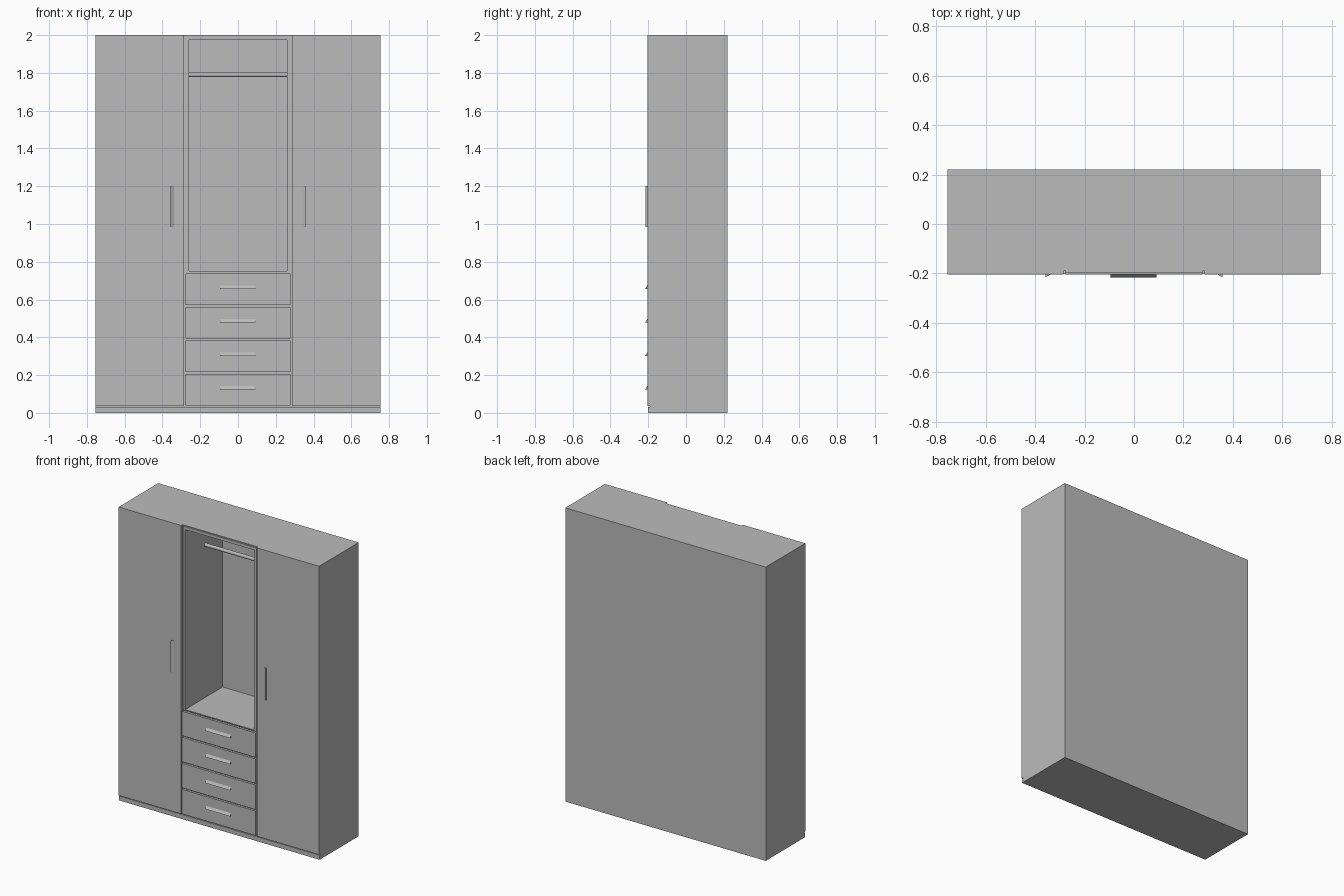
import bpy, bmesh

cube = bpy.data.objects.get("Cube")
if cube:
    bpy.data.objects.remove(cube, do_unlink=True)

grey = bpy.data.materials.new("plain grey")
grey.use_nodes = True
grey.diffuse_color = (0.5, 0.5, 0.5, 1)
grey.node_tree.nodes["Principled BSDF"].inputs["Base Color"].default_value = (0.5, 0.5, 0.5, 1)


def finish(name, bm):
    bmesh.ops.recalc_face_normals(bm, faces=bm.faces)
    mesh = bpy.data.meshes.new(name)
    bm.to_mesh(mesh)
    bm.free()
    mesh.materials.append(grey)
    obj = bpy.data.objects.new(name, mesh)
    bpy.context.collection.objects.link(obj)
    return obj


def box(name, x, y, z, bevel=0):
    """Box between (low, high) pairs, with optional rounded edges."""
    bm = bmesh.new()
    bmesh.ops.create_cube(bm, size=1)
    for v in bm.verts:
        v.co = [lim[0] if c < 0 else lim[1] for c, lim in zip(v.co, (x, y, z))]
    if bevel:
        front = [e for e in bm.edges if all(v.co.y == y[0] for v in e.verts)]
        bmesh.ops.bevel(bm, geom=front, offset=bevel, segments=3,
                        profile=0.5, affect='EDGES')
    obj = finish(name, bm)
    if bevel:
        smooth(obj)
    return obj


def smooth(obj, angle=0.6):
    bpy.ops.object.select_all(action='DESELECT')
    obj.select_set(True)
    bpy.context.view_layer.objects.active = obj
    bpy.ops.object.shade_smooth_by_angle(angle=angle)


def wedge(name, profile, offset):
    """Triangular grip: a three-point profile swept along an offset."""
    bm = bmesh.new()
    face = bm.faces.new([bm.verts.new(p) for p in profile])
    new = bmesh.ops.extrude_face_region(bm, geom=[face])["geom"]
    moved = [g for g in new if isinstance(g, bmesh.types.BMVert)]
    bmesh.ops.translate(bm, verts=moved, vec=offset)
    return finish(name, bm)


# Closed body with an open niche sunk into the front
W, FRONT, BACK, TOP = 0.755, -0.19, 0.22, 2.0
NX, NZ0, NZ1, NBACK = 0.26, 0.75, 1.975, 0.205
bm = bmesh.new()


def ring(x, z0, z1, y):
    return [bm.verts.new(p) for p in ((-x, y, z0), (x, y, z0), (x, y, z1), (-x, y, z1))]


loops = [ring(W, 0, TOP, BACK), ring(W, 0, TOP, FRONT),
         ring(NX, NZ0, NZ1, FRONT), ring(NX, NZ0, NZ1, NBACK)]
for a, b in zip(loops, loops[1:]):
    for i in range(4):
        j = (i + 1) % 4
        bm.faces.new((a[i], a[j], b[j], b[i]))
bm.faces.new(loops[0])
bm.faces.new(loops[-1])
finish("wardrobe_body", bm)

# Raised frame round the niche
for side, s in (("right", -1), ("left", 1)):
    box(f"niche_frame_{side}", sorted((s * 0.26, s * 0.278)), (-0.197, FRONT), (0.743, 1.995))
box("niche_frame_top", (-0.26, 0.26), (-0.197, FRONT), (NZ1, 1.995))
box("niche_frame_bottom", (-0.26, 0.26), (-0.197, FRONT), (0.743, NZ0))

# Plinth
box("plinth", (-W, W), (-0.2, FRONT), (0, 0.03))

# Tall doors with upright grips
for side, s in (("right", -1), ("left", 1)):
    box(f"door_{side}", sorted((s * 0.285, s * W)), (-0.205, FRONT), (0.036, TOP), 0.006)
    wedge(f"door_handle_{side}",
          [(s * 0.337, -0.204, 0.985), (s * 0.357, -0.204, 0.985), (s * 0.357, -0.215, 0.985)],
          (0, 0, 0.215))

# Four drawers with level grips
for n in range(4):
    z = 0.038 + n * 0.1775
    box(f"drawer_{n + 1}", (-0.277, 0.277), (-0.205, FRONT), (z, z + 0.167), 0.008)
    wedge(f"drawer_handle_{n + 1}",
          [(-0.095, -0.204, z + 0.086), (-0.095, -0.217, z + 0.086), (-0.095, -0.204, z + 0.105)],
          (0.187, 0, 0))

# Hanging rail
bpy.ops.mesh.primitive_cylinder_add(vertices=24, radius=0.012, depth=2 * NX,
                                    location=(0, 0.02, 1.79), rotation=(0, 1.5708, 0))
rail = bpy.context.object
rail.name = "hanging_rail"
rail.data.materials.append(grey)
smooth(rail)
